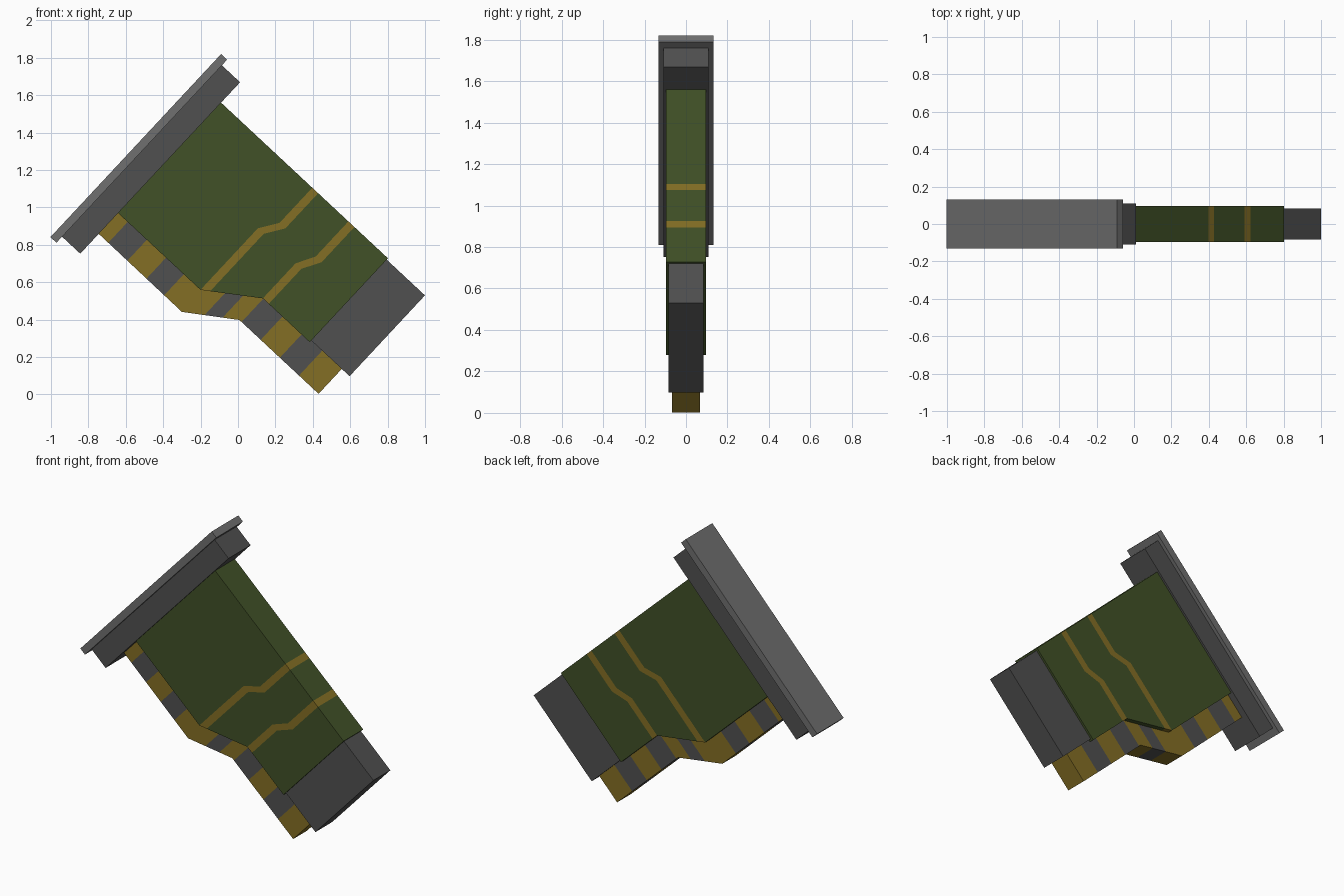
import bpy, bmesh, math
from collections import Counter

cube = bpy.data.objects.get("Cube")
if cube:
    bpy.data.objects.remove(cube, do_unlink=True)


def material(name, rgb):
    m = bpy.data.materials.new(name)
    m.use_nodes = True
    color = (*rgb, 1)
    m.diffuse_color = color
    m.node_tree.nodes["Principled BSDF"].inputs["Base Color"].default_value = color
    return m


GREY = material("dark grey", (0.08, 0.08, 0.08))
PLATE = material("light grey", (0.16, 0.16, 0.16))
GREEN = material("olive green", (0.052, 0.082, 0.02))
YELLOW = material("mustard yellow", (0.23, 0.158, 0.018))

# The whole model is tilted: u runs along the body, v across it
TILT = math.radians(43)
C, S = math.cos(TILT), math.sin(TILT)


def slab(name, panels, half, mats):
    """Slab of adjoining (polygon, material index) panels, extruded along y."""
    bm = bmesh.new()
    verts = {}

    def vert(p, y):
        if (p, y) not in verts:
            u, v = p
            verts[p, y] = bm.verts.new((C * u + S * v, y, C * v - S * u))
        return verts[p, y]

    def edges(poly):
        return list(zip(poly, poly[1:] + poly[:1]))

    uses = Counter(frozenset(e) for poly, _ in panels for e in edges(poly))
    for poly, index in panels:
        for y in (-half, half):
            bm.faces.new([vert(p, y) for p in poly]).material_index = index
        for a, b in edges(poly):
            if uses[frozenset((a, b))] == 1:
                wall = [vert(a, -half), vert(b, -half), vert(b, half), vert(a, half)]
                bm.faces.new(wall).material_index = index
    bmesh.ops.recalc_face_normals(bm, faces=bm.faces)
    mesh = bpy.data.meshes.new(name)
    bm.to_mesh(mesh)
    bm.free()
    for m in mats:
        mesh.materials.append(m)
    ob = bpy.data.objects.new(name, mesh)
    bpy.context.collection.objects.link(ob)
    return ob


def box(name, u0, u1, v0, v1, half, mat):
    return slab(name, [([(u0, v0), (u1, v0), (u1, v1), (u0, v1)], 0)], half, [mat])


# End plate, collar and nose block
box("end_plate", -1.307, -1.263, -0.069, 1.269, 0.132, PLATE)
box("collar", -1.263, -1.13, -0.025, 1.228, 0.109, GREY)
box("nose_block", 0.09, 0.37, 0.478, 1.069, 0.084, GREY)

# Body with two kinked bands: each line runs from the bottom to the top edge
TOP, LOW, HIGH = 1.079, 0.272, 0.466


def kinked(u_low, v_low, u_high):
    return [(u_low, v_low), (u_low, 0.722), (u_high, 0.822), (u_high, TOP)]


lines = [
    [(-1.13, LOW), (-1.13, TOP)],
    kinked(-0.528, LOW, -0.463),
    kinked(-0.485, 0.302, -0.42),
    kinked(-0.253, HIGH, -0.199),
    kinked(-0.21, HIGH, -0.155),
    [(0.09, HIGH), (0.09, TOP)],
]
panels = [(a + b[::-1], i % 2) for i, (a, b) in enumerate(zip(lines, lines[1:]))]
slab("body", panels, 0.097, [GREEN, YELLOW])

# Striped guard following the stepped underside
BENDS = [(-1.13, 0.12), (-0.52, 0.118), (-0.266, 0.296), (0.313, 0.296)]
STRIPES = [-1.06, -0.92, -0.78, -0.65, -0.42, -0.34, -0.25, -0.11, 0.03, 0.17]


def underside(u):
    for (u0, v0), (u1, v1) in zip(BENDS, BENDS[1:]):
        if u <= u1:
            return v0 + (v1 - v0) * (u - u0) / (u1 - u0)


cuts = sorted(STRIPES + [u for u, _ in BENDS])
panels = []
for a, b in zip(cuts, cuts[1:]):
    va, vb = underside(a), underside(b)
    quad = [(a, va), (b, vb), (b, vb + 0.183), (a, va + 0.183)]
    panels.append((quad, sum(s <= a for s in STRIPES) % 2))
slab("striped_guard", panels, 0.068, [YELLOW, GREY])
